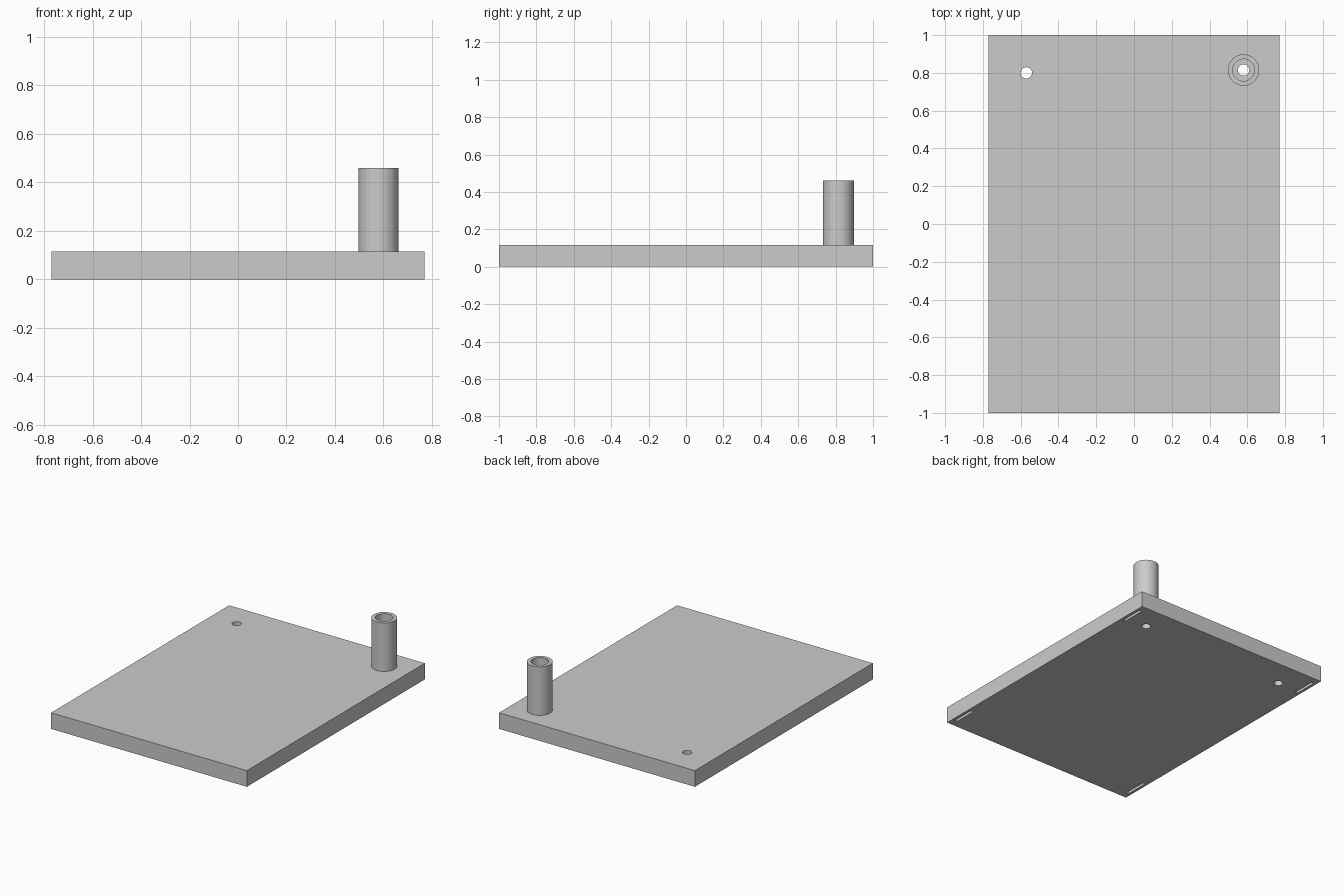
import bpy, math

if "Cube" in bpy.data.objects:
    bpy.data.objects.remove(bpy.data.objects["Cube"], do_unlink=True)

HALF_X, HALF_Y, THICK = 0.77, 1.0, 0.115
TUBE_TOP = 0.46
TUBE_AT = (0.58, 0.815)
HOLE_AT = (-0.57, 0.80)

grey = bpy.data.materials.new("plain grey")
grey.use_nodes = True
grey.diffuse_color = (0.6, 0.6, 0.6, 1)
grey.node_tree.nodes["Principled BSDF"].inputs["Base Color"].default_value = grey.diffuse_color


def box(name, x, y, z, size):
    bpy.ops.mesh.primitive_cube_add(size=1, location=(x, y, z))
    ob = bpy.context.object
    ob.name = name
    ob.scale = size
    bpy.ops.object.transform_apply(location=False, rotation=False, scale=True)
    ob.data.materials.append(grey)
    return ob


def cylinder(name, at, radius, low, high):
    bpy.ops.mesh.primitive_cylinder_add(
        vertices=64, radius=radius, depth=high - low, location=(*at, (low + high) / 2))
    ob = bpy.context.object
    ob.name = name
    ob.data.materials.append(grey)
    return ob


def cut(target, cutter):
    mod = target.modifiers.new("cut", "BOOLEAN")
    mod.operation = "DIFFERENCE"
    mod.solver = "EXACT"
    mod.object = cutter
    bpy.context.view_layer.objects.active = target
    bpy.ops.object.modifier_apply(modifier=mod.name)
    bpy.data.objects.remove(cutter, do_unlink=True)


def smooth(ob):
    bpy.ops.object.select_all(action="DESELECT")
    ob.select_set(True)
    bpy.context.view_layer.objects.active = ob
    bpy.ops.object.shade_smooth_by_angle(angle=math.radians(30))


# Flat plate with two drilled holes
plate = box("base_plate", 0, 0, THICK / 2, (2 * HALF_X, 2 * HALF_Y, THICK))
for at in (TUBE_AT, HOLE_AT):
    cut(plate, cylinder("drill", at, 0.03, -0.1, THICK + 0.1))

# Narrow slots under the four corners
for sx in (-1, 1):
    for sy in (-1, 1):
        cut(plate, box("slot_cutter", sx * (HALF_X - 0.03), sy * (HALF_Y - 0.135), 0,
                       (0.02, 0.17, 0.1)))
smooth(plate)

# Upright tube with a wide bore down to the plate
tube = cylinder("upright_tube", TUBE_AT, 0.083, THICK, TUBE_TOP)
cut(tube, cylinder("bore", TUBE_AT, 0.058, THICK - 0.1, TUBE_TOP + 0.1))
smooth(tube)
